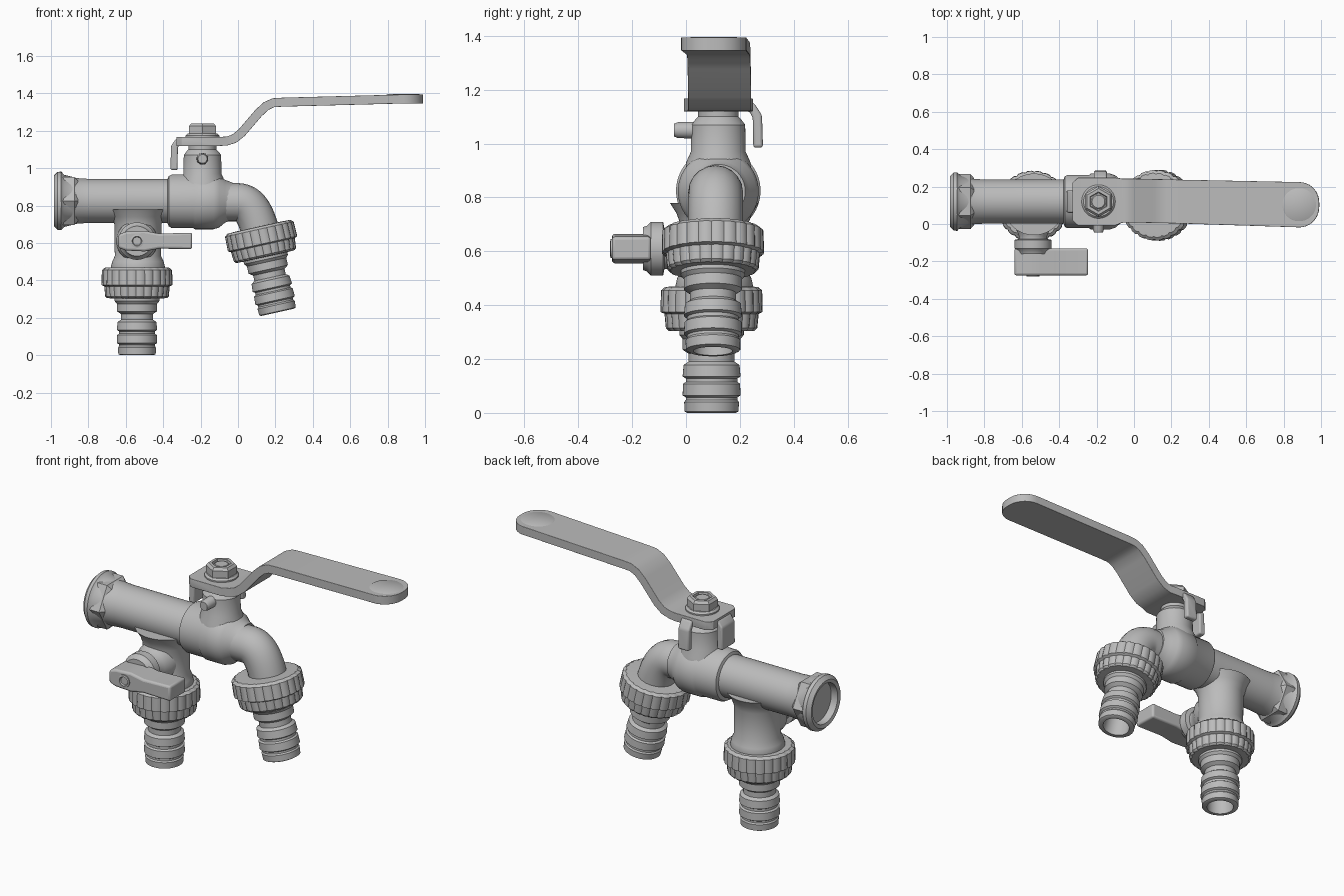
import bpy, bmesh, math
from mathutils import Vector

old = bpy.data.objects.get("Cube")
if old:
    bpy.data.objects.remove(old, do_unlink=True)

metal = bpy.data.materials.new("plain grey metal")
metal.use_nodes = True
GREY = (0.5, 0.5, 0.5, 1)
metal.diffuse_color = GREY
metal.node_tree.nodes["Principled BSDF"].inputs["Base Color"].default_value = GREY

Y = 0.11  # common centre plane of the pipes


def finish(ob, bevel=0, angle=35):
    """Give an object its material, rounded edges and shading."""
    if not ob.data.materials:
        ob.data.materials.append(metal)
    bpy.ops.object.select_all(action='DESELECT')
    ob.select_set(True)
    bpy.context.view_layer.objects.active = ob
    if bevel:
        mod = ob.modifiers.new("round", 'BEVEL')
        mod.width, mod.segments, mod.limit_method = bevel, 3, 'ANGLE'
    bpy.ops.object.shade_smooth_by_angle(angle=math.radians(angle))
    return ob


def from_bmesh(name, bm, bevel=0, angle=35):
    bmesh.ops.recalc_face_normals(bm, faces=bm.faces)
    me = bpy.data.meshes.new(name)
    bm.to_mesh(me)
    bm.free()
    ob = bpy.data.objects.new(name, me)
    bpy.context.collection.objects.link(ob)
    return finish(ob, bevel, angle)


def lathe(name, profile, origin, axis, sides=48, knurl=0):
    """Turn (distance along axis, radius) points; knurl notches alternate sides."""
    bm = bmesh.new()
    turn = Vector((0, 0, 1)).rotation_difference(Vector(axis).normalized())
    rings = []
    for t, r in profile:
        ring = []
        for i in range(sides):
            a = math.tau * (i + 0.5) / sides
            rr = r - (knurl if i % 4 == 0 else 0)
            p = Vector((rr * math.cos(a), rr * math.sin(a), t))
            ring.append(bm.verts.new(turn @ p + Vector(origin)))
        rings.append(ring)
    for a, b in zip(rings, rings[1:]):
        for i in range(sides):
            j = (i + 1) % sides
            bm.faces.new((a[i], a[j], b[j], b[i]))
    bm.faces.new(rings[0])
    bm.faces.new(rings[-1])
    return from_bmesh(name, bm)


def prism(name, outline, depth, bevel):
    """Push a closed outline of 3D points along the depth vector."""
    bm = bmesh.new()
    face = bm.faces.new([bm.verts.new(p) for p in outline])
    out = bmesh.ops.extrude_face_region(bm, geom=[face])
    moved = [v for v in out["geom"] if isinstance(v, bmesh.types.BMVert)]
    bmesh.ops.translate(bm, verts=moved, vec=depth)
    return from_bmesh(name, bm, bevel)


def strip(name, path, thick, bevel):
    """Bent flat bar: path of (centre point, half width vector, up vector)."""
    bm = bmesh.new()
    rings = []
    for c, w, up in path:
        c, w, up = Vector(c), Vector(w), Vector(up).normalized() * thick / 2
        rings.append([bm.verts.new(p) for p in (c - w - up, c + w - up, c + w + up, c - w + up)])
    for a, b in zip(rings, rings[1:]):
        for i in range(4):
            j = (i + 1) % 4
            bm.faces.new((a[i], a[j], b[j], b[i]))
    bm.faces.new(rings[0])
    bm.faces.new(rings[-1])
    return from_bmesh(name, bm, bevel, 45)


# Inlet: hollow pipe, rolled flange and hexagonal collar
X = (1, 0, 0)
lathe("inlet_pipe", [(-0.5, 0.09), (-0.98, 0.115), (-0.985, 0.135), (-0.965, 0.155),
                     (-0.945, 0.157), (-0.93, 0.14), (-0.86, 0.122), (-0.8, 0.118),
                     (-0.3, 0.118)], (0, Y + 0.01, 0.825), X)
lathe("inlet_hex_collar", [(-0.94, 0.148), (-0.875, 0.148), (-0.855, 0.125)],
      (0, Y + 0.01, 0.825), X, 6)

# Ball valve body
lathe("valve_body", [(-0.38, 0.11), (-0.37, 0.135), (-0.355, 0.143), (-0.24, 0.143),
                     (-0.23, 0.15), (-0.13, 0.15), (-0.1, 0.14), (-0.07, 0.115), (-0.03, 0.1)],
      (0, Y + 0.01, 0.823), X)
lathe("valve_neck", [(0.84, 0.125), (0.93, 0.12), (0.97, 0.102), (1.07, 0.1), (1.09, 0.085),
                     (1.10, 0.075), (1.13, 0.075)], (-0.19, Y + 0.01, 0), (0, 0, 1))

# Curved spout
curve = bpy.data.curves.new("spout", 'CURVE')
curve.dimensions = '3D'
curve.bevel_depth, curve.bevel_resolution, curve.resolution_u = 0.102, 8, 16
sp = curve.splines.new('BEZIER')
sp.bezier_points.add(2)
route = [((-0.2, 0.818), (0.06, 0)), ((0.0, 0.818), (0.07, 0)), ((0.13, 0.62), (0.025, -0.11))]
for bp, (p, h) in zip(sp.bezier_points, route):
    bp.co = (p[0], Y, p[1])
    bp.handle_left = (p[0] - h[0], Y, p[1] - h[1])
    bp.handle_right = (p[0] + h[0], Y, p[1] + h[1])
spout = bpy.data.objects.new("spout", curve)
bpy.context.collection.objects.link(spout)
spout.select_set(True)
bpy.context.view_layer.objects.active = spout
bpy.ops.object.select_all(action='DESELECT')
spout.select_set(True)
bpy.ops.object.convert(target='MESH')
finish(bpy.context.view_layer.objects.active)

# Hose couplings: knurled nut and hollow barbed tail, used on both outlets
NUT = [(-0.07, 0.12), (-0.068, 0.172), (-0.055, 0.188), (0.025, 0.19), (0.032, 0.175),
       (0.085, 0.17), (0.095, 0.16), (0.097, 0.11)]
TAIL = [(0.05, 0.12), (0.11, 0.12), (0.125, 0.108), (0.165, 0.108), (0.18, 0.086),
        (0.21, 0.086), (0.222, 0.104), (0.265, 0.108), (0.272, 0.096), (0.285, 0.096),
        (0.292, 0.106), (0.335, 0.108), (0.342, 0.096), (0.352, 0.096), (0.36, 0.102),
        (0.395, 0.1), (0.4, 0.09), (0.4, 0.073), (0.25, 0.068)]
for side, origin, axis in (("lower", (-0.54, Y - 0.015, 0.4), (0, 0, -1)),
                           ("spout", (0.126, Y - 0.01, 0.62), (0.216, 0, -0.976))):
    lathe(side + "_coupling_nut", NUT, origin, axis, 96, 0.006)
    lathe(side + "_hose_tail", TAIL, origin, axis)

# Downward branch
lathe("branch_pipe", [(0.4, 0.135), (0.47, 0.145), (0.5, 0.138), (0.53, 0.124), (0.7, 0.126),
                      (0.74, 0.14), (0.78, 0.165)], (-0.535, Y - 0.005, 0), (0, 0, 1))

# Side valve boss, screw and small lever
lathe("side_valve_boss", [(-0.1, 0.115), (0.0, 0.11), (0.03, 0.09), (0.065, 0.075),
                          (0.08, 0.075), (0.085, 0.1), (0.13, 0.1), (0.145, 0.085),
                          (0.16, 0.08)], (-0.54, 0, 0.61), (0, -1, 0))
outline = [(-0.64, 0.575), (-0.6, 0.56), (-0.5, 0.555), (-0.42, 0.57), (-0.245, 0.567),
           (-0.245, 0.655), (-0.42, 0.65), (-0.5, 0.665), (-0.6, 0.66), (-0.64, 0.645)]
prism("side_lever", [(x, -0.275, z) for x, z in outline], (0, 0.145, 0), 0.012)
lathe("side_lever_screw", [(0.26, 0.036), (0.28, 0.036), (0.282, 0.026), (0.272, 0.02)],
      (-0.54, 0, 0.61), (0, -1, 0), 24)

# Main lever: base plate, cranked riser and rounded grip
W = 0.117
path = [((-0.33, 0.12, 1.143), (0, 0.1, 0), (0, 0, 1)),
        ((-0.3, 0.12, 1.143), (0, 0.128, 0), (0, 0, 1)),
        ((-0.1, 0.12, 1.143), (0, 0.128, 0), (0, 0, 1)),
        ((-0.06, 0.125, 1.145), (0, W, 0), (-0.1, 0, 1)),
        ((-0.02, 0.125, 1.158), (0, W, 0), (-0.45, 0, 1)),
        ((0.02, 0.125, 1.19), (0, W, 0), (-0.9, 0, 1)),
        ((0.11, 0.123, 1.295), (0, W, 0), (-0.95, 0, 1)),
        ((0.15, 0.122, 1.332), (0, W, 0), (-0.6, 0, 1)),
        ((0.19, 0.121, 1.35), (0, W, 0), (-0.2, 0, 1)),
        ((0.24, 0.12, 1.353), (0, W, 0), (0, 0, 1))]
for i in range(10):  # rounded end of the grip
    a = math.radians(10 * i)
    path.append(((0.885 + 0.105 * math.sin(a), 0.103, 1.37),
                 (0, 0.109 * math.cos(a) + 0.012, 0), (-0.02, 0, 1)))
strip("main_lever", path, 0.048, 0.018)
lathe("grip_swell", [(-0.007, 0.07), (0.0, 0.09), (0.012, 0.1), (0.02, 0.1), (0.03, 0.085)],
      (0.885, 0.103, 1.366), (0, 0, 1))

# Bent stop tabs of the lever
strip("end_stop_tab", [((-0.3, 0.12, 1.143), (0, 0.06, 0), (0, 0, 1)),
                       ((-0.325, 0.12, 1.138), (0, 0.06, 0), (-0.4, 0, 1)),
                       ((-0.34, 0.12, 1.115), (0, 0.06, 0), (-1, 0, 0.3)),
                       ((-0.342, 0.12, 0.99), (0, 0.06, 0), (-1, 0, 0))], 0.038, 0.01)
strip("back_stop_tab", [((-0.18, 0.2, 1.143), (0.035, 0, 0), (0, 0, 1)),
                        ((-0.18, 0.245, 1.135), (0.035, 0, 0), (0, 0.5, 1)),
                        ((-0.18, 0.265, 1.1), (0.035, 0, 0), (0, 1, 0.3)),
                        ((-0.18, 0.268, 0.985), (0.035, 0, 0), (0, 1, 0))], 0.036, 0.01)
lathe("stop_pin", [(-0.08, 0.033), (0.03, 0.03), (0.045, 0.024)],
      (-0.19, 0, 1.05), (0, -1, 0), 16)

# Lever nut, washer and spindle end
top = (-0.19, 0.12, 0)
lathe("lever_washer", [(1.15, 0.09), (1.175, 0.09), (1.185, 0.08)], top, (0, 0, 1))
lathe("lever_nut", [(1.17, 0.083), (1.225, 0.083), (1.24, 0.07), (1.24, 0.052), (1.222, 0.048)],
      top, (0, 0, 1), 6)
lathe("spindle_end", [(1.2, 0.04), (1.23, 0.04), (1.235, 0.034)], top, (0, 0, 1), 20)
